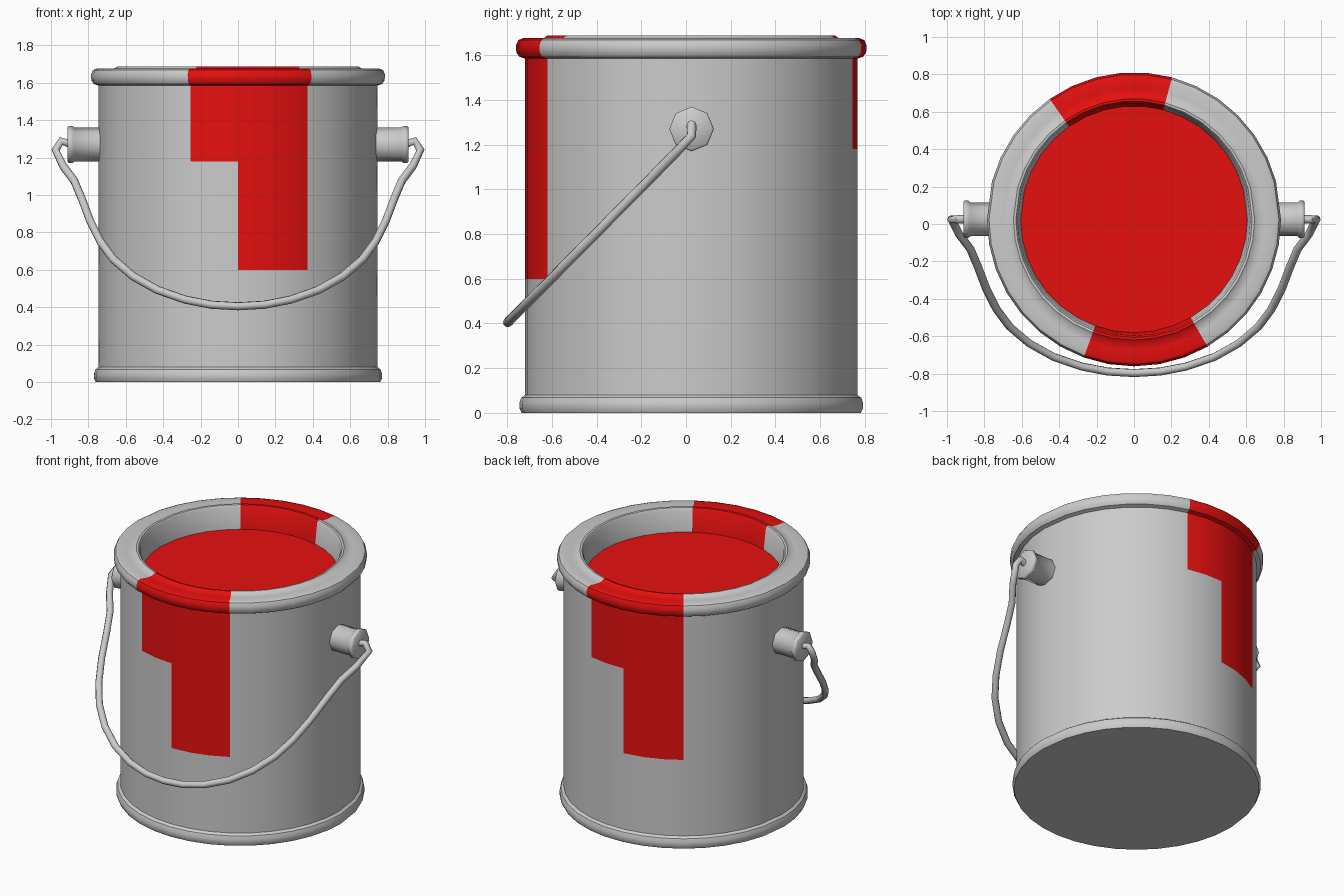
import bpy, bmesh
from math import sin, cos, radians, pi
from mathutils import Vector, Matrix

if "Cube" in bpy.data.objects:
    bpy.data.objects.remove(bpy.data.objects["Cube"])

CY = 0.025  # can axis sits slightly behind the origin because the handle hangs forward

red = bpy.data.materials.new("red_paint")
red.diffuse_color = (0.8, 0.005, 0.005, 1)
red.use_nodes = True
red.node_tree.nodes["Principled BSDF"].inputs["Base Color"].default_value = red.diffuse_color

# angles around the can; steps line up with the edges of both paint drips
ANGLES = list(range(-180, 1, 10)) + list(range(15, 166, 10))


def new_object(name, bm, mats=()):
    bmesh.ops.recalc_face_normals(bm, faces=bm.faces)
    me = bpy.data.meshes.new(name)
    bm.to_mesh(me)
    bm.free()
    for m in mats:
        me.materials.append(m)
    ob = bpy.data.objects.new(name, me)
    bpy.context.collection.objects.link(ob)
    return ob


def smooth(ob, angle=35):
    bpy.ops.object.select_all(action='DESELECT')
    ob.select_set(True)
    bpy.context.view_layer.objects.active = ob
    bpy.ops.object.shade_smooth_by_angle(angle=radians(angle))


def ring(bm, r, z):
    return [bm.verts.new((r * cos(radians(a)), CY + r * sin(radians(a)), z)) for a in ANGLES]


def drip_bottom(a):
    """Height where the paint stops at angle a (None = no paint)."""
    for start in (-110, 75):
        if start < a < start + 20:
            return 1.18
        if start + 20 < a < start + 50:
            return 0.60
    return None


# can: bottom bead, wall, rolled rim and inner lip in one lathe
profile = [(0.76, 0), (0.77, 0.02), (0.77, 0.045), (0.762, 0.068), (0.745, 0.08),
           (0.745, 0.60), (0.745, 1.18), (0.745, 1.585),
           (0.770, 1.593), (0.784, 1.612), (0.786, 1.645), (0.775, 1.668), (0.755, 1.676),
           (0.70, 1.670), (0.665, 1.674), (0.645, 1.688), (0.632, 1.686), (0.622, 1.67),
           (0.605, 1.52)]
bm = bmesh.new()
rings = [ring(bm, r, z) for r, z in profile]
bm.faces.new(rings[0])
n = len(ANGLES)
for k in range(len(rings) - 1):
    zmid = (profile[k][1] + profile[k + 1][1]) / 2
    for i in range(n):
        j = (i + 1) % n
        f = bm.faces.new((rings[k][i], rings[k][j], rings[k + 1][j], rings[k + 1][i]))
        stop = drip_bottom(ANGLES[i] + 1)
        f.material_index = int(stop is not None and zmid > stop)
smooth(new_object("can", bm, (None, red)))

# paint surface inside the can
bm = bmesh.new()
paint = bm.faces.new(ring(bm, 0.606, 1.53))
paint_ob = new_object("paint_surface", bm, (red,))
if paint_ob.data.polygons[0].normal.z < 0:
    paint_ob.data.flip_normals()

# handle ears: short octagonal studs with a flange at the outer end
ear_profile = [(0.72, 0.09), (0.875, 0.09), (0.885, 0.1), (0.905, 0.1), (0.912, 0.092)]
for side, name in ((1, "right_ear"), (-1, "left_ear")):
    bm = bmesh.new()
    loops = [[bm.verts.new((side * x, CY + r * cos(i * pi / 4), 1.27 + r * sin(i * pi / 4)))
              for i in range(8)] for x, r in ear_profile]
    for a, b in zip(loops, loops[1:]):
        for i in range(8):
            bm.faces.new((a[i], a[(i + 1) % 8], b[(i + 1) % 8], b[i]))
    bm.faces.new(loops[0])
    bm.faces.new(loops[-1])
    smooth(new_object(name, bm), 50)

# wire handle: half path in x/z, tilted forward, mirrored across x
half = [(0.89, 1.27), (0.945, 1.288), (0.976, 1.24), (0.935, 1.155), (0.875, 1.075), (0.835, 0.98),
        (0.79, 0.86), (0.735, 0.75), (0.665, 0.655), (0.56, 0.565), (0.43, 0.492),
        (0.28, 0.44), (0.14, 0.413)]
half = [(x, min(CY, 0.02 - (1.23 - z) * 0.99), z) for x, z in half]
path = half + [(0, -0.797, 0.405)] + [(-x, y, z) for x, y, z in reversed(half)]
cu = bpy.data.curves.new("handle", 'CURVE')
cu.dimensions = '3D'
cu.bevel_depth = 0.022
cu.bevel_resolution = 2
cu.use_fill_caps = True
sp = cu.splines.new('POLY')
sp.points.add(len(path) - 1)
for p, co in zip(sp.points, path):
    p.co = (*co, 1)
handle = bpy.data.objects.new("handle", cu)
bpy.context.collection.objects.link(handle)
bpy.ops.object.select_all(action='DESELECT')
handle.select_set(True)
bpy.context.view_layer.objects.active = handle
bpy.ops.object.convert(target='MESH')
smooth(bpy.context.view_layer.objects.active, 60)
